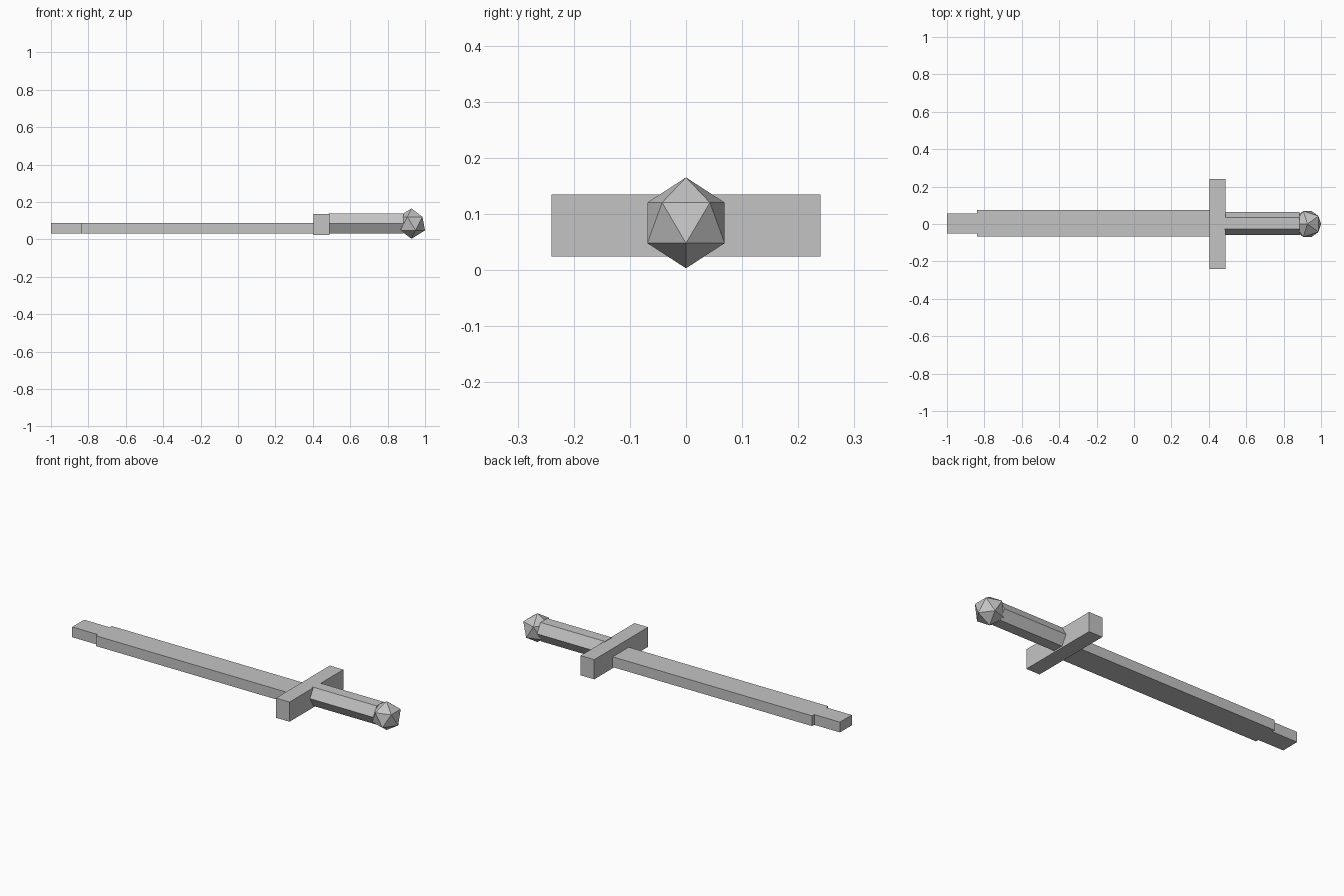
import bpy
from math import pi

cube = bpy.data.objects.get("Cube")
if cube:
    bpy.data.objects.remove(cube, do_unlink=True)

# One plain grey for the whole sword
grey = bpy.data.materials.new("plain grey")
grey.use_nodes = True
colour = (0.55, 0.55, 0.55, 1)
grey.diffuse_color = colour
grey.node_tree.nodes["Principled BSDF"].inputs["Base Color"].default_value = colour


def finish(name):
    """Name the newest object, colour it and keep its faces flat."""
    obj = bpy.context.object
    obj.name = name
    obj.data.materials.append(grey)
    bpy.ops.object.transform_apply(location=False, rotation=True, scale=True)
    return obj


def box(name, x, y, z):
    """Box between the given (low, high) limits on each axis."""
    limits = (x, y, z)
    bpy.ops.mesh.primitive_cube_add(size=1, location=[(a + b) / 2 for a, b in limits])
    bpy.context.object.scale = [b - a for a, b in limits]
    return finish(name)


# Blade with a narrower square tip
blade_z = (0.03, 0.088)
box("blade", (-0.84, 0.41), (-0.068, 0.075), blade_z)
box("blade_tip", (-1, -0.84), (-0.05, 0.056), blade_z)

# Cross guard
box("cross_guard", (0.405, 0.49), (-0.24, 0.24), (0.024, 0.135))

# Six-sided handle, flat side up
start, end = 0.483, 0.885
bpy.ops.mesh.primitive_cylinder_add(
    vertices=6, radius=0.061, depth=end - start,
    location=((start + end) / 2, 0.003, 0.085), rotation=(pi / 2, 0, pi / 2))
handle = finish("handle")
# Turn the section so that corners point sideways
if max(v.co.z for v in handle.data.vertices) > 0.057:
    handle.rotation_euler.x = pi / 6

# Faceted pommel
bpy.ops.mesh.primitive_ico_sphere_add(
    subdivisions=1, radius=0.081, location=(0.9275, 0, 0.084), rotation=(0, 0, pi))
finish("pommel")
